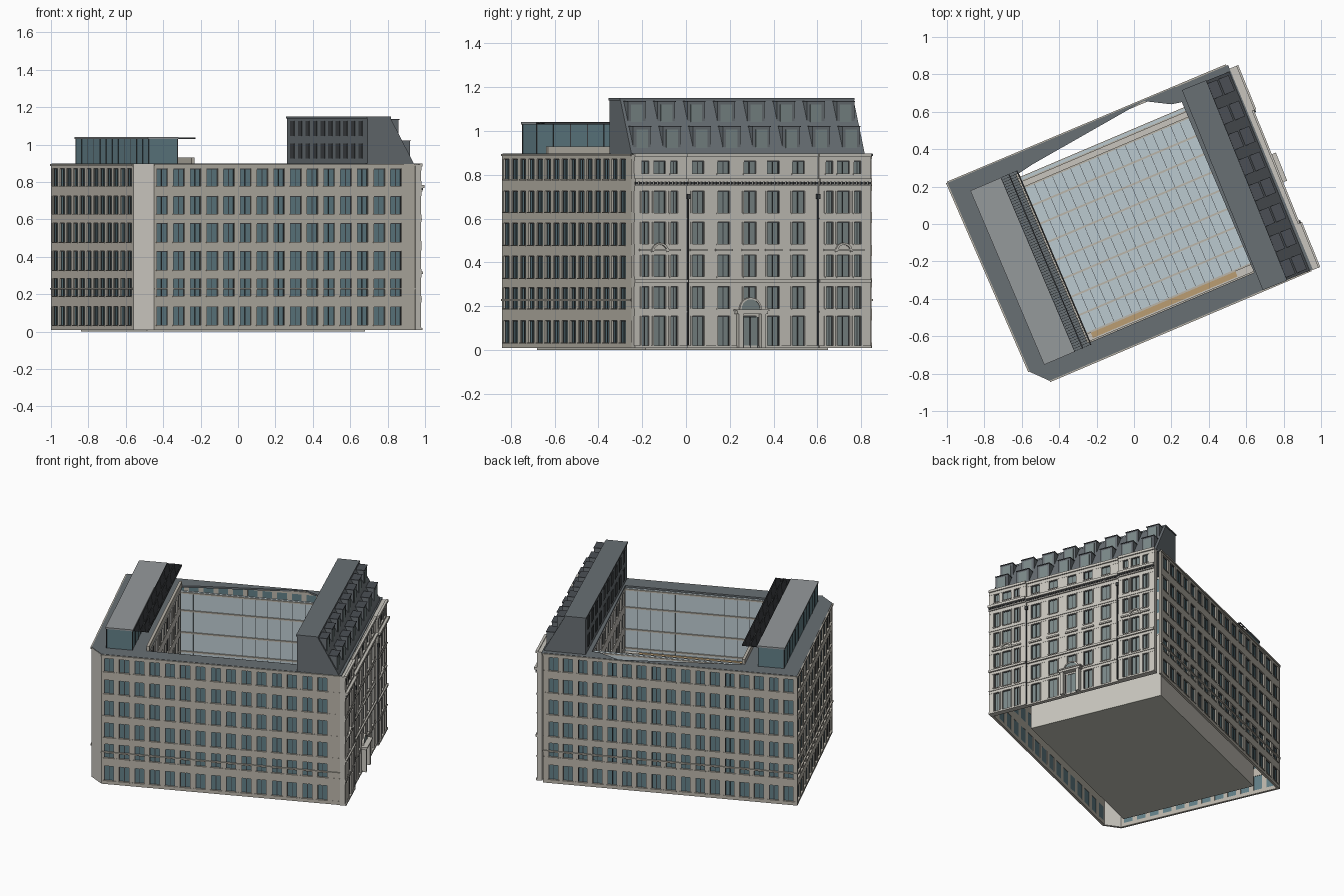
import bpy, bmesh, math
from mathutils import Matrix, Vector

if "Cube" in bpy.data.objects:
    bpy.data.objects.remove(bpy.data.objects["Cube"])

R = Matrix.Rotation(math.radians(23), 4, 'Z')   # plan is turned 23 degrees
COL = dict(stone=(.49, .46, .40), pale=(.58, .56, .51), glass=(.12, .21, .24), frame=(.05, .055, .06),
           slate=(.14, .16, .175), light=(.30, .32, .33), atrium=(.50, .59, .63), wood=(.50, .34, .17),
           dark=(.55, .55, .48), tile=(.07, .078, .09), pane=(.20, .25, .25))
MATS = {}
for k, c in COL.items():
    MATS[k] = bpy.data.materials.new(k)
    MATS[k].diffuse_color = (*c, 1)
PARTS = {}


def part(name, mat):
    if name not in PARTS:
        PARTS[name] = (bmesh.new(), mat)
    return PARTS[name][0]


def prism(bm, M, pts, vec):
    """Extrude a polygon of 3D points along vec."""
    lo = [bm.verts.new(M @ Vector(p)) for p in pts]
    hi = [bm.verts.new(M @ (Vector(p) + Vector(vec))) for p in pts]
    n = len(pts)
    bm.faces.new(lo[::-1])
    bm.faces.new(hi)
    for i in range(n):
        bm.faces.new((lo[i], lo[(i + 1) % n], hi[(i + 1) % n], hi[i]))


def box(bm, M, x0, x1, y0, y1, z0, z1):
    prism(bm, M, [(x0, y0, z0), (x1, y0, z0), (x1, y1, z0), (x0, y1, z0)], (0, 0, z1 - z0))


def frame(a, b):
    """Wall frame: x along the wall, y inward, z up."""
    d = Vector((b[0] - a[0], b[1] - a[1], 0))
    return R @ Matrix.Translation((a[0], a[1], 0)) @ Matrix.Rotation(math.atan2(d.y, d.x), 4, 'Z'), d.length


def window_wall(name, mat, M, x0, x1, cols, rows, z0, z1, y0=0.0, depth=.015, sill=.004, glass='glass'):
    wall, gl = part(name, mat), part(name + "_glass", glass)
    fr, si = part(name + "_frames", 'frame'), part(name + "_sills", mat)
    zs = [z0] + [z for r in rows for z in r] + [z1]
    for a, b in zip(zs[::2], zs[1::2]):                       # spandrels
        box(wall, M, x0, x1, y0, y0 + depth, a, b)
    xs = [x0] + [x for c, w in cols for x in (c - w / 2, c + w / 2)] + [x1]
    for a, b in rows:
        for p, q in zip(xs[::2], xs[1::2]):                   # piers
            box(wall, M, p, q, y0 + .001, y0 + depth, a, b)
        for c, w in cols:
            h = w / 2
            box(gl, M, c - h, c + h, y0 + .010, y0 + .013, a, b)
            for x in (c - h + .002, c, c + h - .002):
                box(fr, M, x - .002, x + .002, y0 + .007, y0 + .011, a, b)
            box(fr, M, c - h, c + h, y0 + .007, y0 + .011, b - .004, b)
            if sill:
                box(si, M, c - h - .004, c + h + .004, y0 - sill, y0 + .010, a - .005, a)


def even(x0, x1, n, ratio):
    s = (x1 - x0) / n
    return [(x0 + (i + .5) * s, s * ratio) for i in range(n)]


# Three plain street walls with string course and coping
ROWS = [(.035, .135), (.19, .285), (.33, .43), (.48, .58), (.63, .725), (.78, .872)]
for nm, a, b, n, e0, e1 in (("front_wall", (-.742, -.597), (.775, -.597), 15, 0, .062),
                            ("left_wall", (-.834, .593), (-.824, -.508), 12, .01, .01),
                            ("back_wall", (.785, .588), (-.834, .593), 17, .02, .01)):
    M, L = frame(a, b)
    window_wall(nm, 'stone', M, 0, L, even(e0, L - e1, n, .66), ROWS, .01, .89)
    t = part(nm + "_trim", 'stone')
    box(t, M, 0, L, -.006, .006, .224, .233)
    box(t, M, 0, L, -.006, .006, .885, .896)
M, L = frame((-.824, -.508), (-.742, -.597))
box(part("chamfered_corner", 'pale'), M, 0, L, 0, .015, .01, .895)

# Ornate right facade: centre plus two projecting pavilions
M, L = frame((.797, -.6), (.815, .565))
FR = [(.022, .155), (.19, .29), (.335, .435), (.485, .585), (.625, .725), (.805, .862)]
SECT = [(0, .26, [(.054, .036), (.125, .060), (.196, .036)], -.013),
        (.26, .91, [(.32, .060), (.445, .060), (.575, .060), (.69, .060), (.814, .060)], 0),
        (.91, L, [(.962, .036), (1.03, .060), (1.10, .036)], -.013)]
trim, pipes = part("facade_trim", 'pale'), part("downpipes", 'frame')
for x0, x1, cols, y in SECT:
    window_wall("facade", 'pale', M, x0, x1, cols, FR, .01, .893, y, .02 - y, glass='pane')
    for z0, z1, p in ((.01, .02, .006), (.172, .178, .004), (.308, .322, .010), (.598, .604, .004),
                      (.748, .756, .008), (.768, .784, .017), (.882, .898, .008)):
        box(trim, M, x0, x1, y - p, y + .008, z0, z1)         # courses and cornice
    n = int((x1 - x0) / .018)
    for c, w in even(x0, x1, n, .5):                          # dentils
        box(part("dentils", 'frame'), M, c - w / 2, c + w / 2, y - .011, y + .008, .756, .768)
    for c, w in cols:                                         # surrounds and hoods
        for a, b in FR[:5]:
            for s in (-1, 1):
                xc = c + s * (w / 2 + .004)
                box(trim, M, xc - .004, xc + .004, y - .004, y + .008, a, b)
        box(trim, M, c - w / 2 - .012, c + w / 2 + .012, y - .009, y + .008, .452, .462)


def arch(bm, c, z, r, y0, y1, r_in=0):
    ang = [math.pi * i / 10 for i in range(11)]
    pts = [(c + r * math.cos(t), y0, z + r * math.sin(t)) for t in ang]
    pts += [(c + r_in * math.cos(t), y0, z + r_in * math.sin(t)) for t in ang[::-1]] if r_in else []
    prism(bm, M, pts, (0, y1 - y0, 0))


for c in (.125, 1.03):                                        # pavilion window heads
    arch(trim, c, .448, .042, -.024, -.01, .033)
for s in (.265, .905):
    box(pipes, M, s - .003, s + .003, -.018, -.010, .02, .70)
    box(pipes, M, s - .008, s + .008, -.024, -.010, .69, .712)

# Entrance with columns, entablature and fanlight
door = part("entrance_surround", 'pale')
for s in (-1, 1):
    box(door, M, .575 + s * .055 - .011, .575 + s * .055 + .011, -.03, .01, .01, .165)
box(door, M, .50, .65, -.034, .01, .165, .178)
box(door, M, .494, .656, -.04, .01, .178, .186)
arch(door, .575, .186, .054, -.012, .005, .046)
arch(part("fanlight", 'pane'), .575, .186, .046, -.008, .005)
box(part("entrance_door", 'pane'), M, .54, .61, -.004, .008, .012, .15)
for x in (.54, .575, .61):
    box(part("entrance_door_frame", 'frame'), M, x - .003, x + .003, -.008, .006, .012, .15)

# Flat roof around the court, back strip left partly open
roof = part("flat_roof", 'slate')
prism(roof, R, [(u, v, .886) for u, v in ((-.832, .592), (-.822, -.507), (-.741, -.595), (.785, -.595), (.795, .586),
      (.49, .586), (.49, -.49), (-.46, -.49), (-.46, .592))], (0, 0, .012))
prism(roof, R, [(u, v, .886) for u, v in ((-.46, .49), (-.372, .506), (.304, .585), (.434, .511), (.49, .50),
      (.49, .589), (-.46, .591))], (0, 0, .012))

# Inner block, underside and glazed court roof
box(part("inner_block", 'pale'), R, -.713, .554, -.436, .47, .006, .44)
box(part("underside", 'dark'), R, -.713, .554, -.436, .47, 0, .006)
led = part("court_ledges", 'pale')
box(led, R, -.46, .49, -.49, -.44, .43, .45)
box(led, R, -.46, .49, .41, .47, .43, .45)
box(part("timber_deck", 'wood'), R, -.44, .40, -.475, -.44, .45, .454)
box(part("court_glass_roof", 'atrium'), R, -.46, .49, -.44, .41, .44, .452)
bars = part("court_roof_bars", 'stone')
for i in range(9):
    v = -.44 + .85 * i / 8
    box(bars, R, -.46, .49, v - .005, v + .005, .452, .460)
thin = part("court_roof_thin_bars", 'frame')
for i in range(1, 18):
    u = -.46 + .95 * i / 18
    box(thin, R, u - .0012, u + .0012, -.44, .41, .452, .454)

# Court walls: two glazed, two stone
for a, b in (((.49, -.49), (-.46, -.49)), ((-.46, .45), (.49, .45))):
    M, L = frame(a, b)
    box(part("court_glazing", 'atrium'), M, 0, L, 0, .015, .45, .88)
    for z in (.47, .60, .75, .873):
        box(part("court_transoms", 'stone'), M, 0, L, -.008, .02, z - .005, z + .005)
    for i in range(13):
        x = L * i / 12
        box(part("court_mullions", 'frame'), M, x - .001, x + .001, -.002, .01, .45, .88)
for a, b in (((.49, .47), (.49, -.49)), ((-.46, -.49), (-.46, .47))):
    M, L = frame(a, b)
    window_wall("court_wall", 'pale', M, 0, L, even(.02, L - .02, 11, .55), ROWS[3:], .43, .886, 0, .015, 0)

# Mansard with two rows of dormers, following the slight skew of the facade
S, _ = frame((.50, -.592), (.52, .57))
S = S @ Matrix.Rotation(math.radians(-90), 4, 'Z')            # x outward, y along the roof
prism(part("mansard", 'slate'), S, [(0, 0, .893), (.270, 0, .893), (.262, 0, .91), (.132, 0, 1.145),
      (0, 0, 1.145)], (0, 1.148, 0))
box(part("mansard_cap", 'slate'), S, -.004, .136, -.003, 1.151, 1.14, 1.15)
dorm, dgl, dtop = part("dormers", 'slate'), part("dormer_glass", 'pane'), part("dormer_roofs", 'tile')
for i in range(8):
    v = .058 + i * .147
    for u0, u1, z0, z1 in ((.14, .253, .91, 1.018), (.10, .187, 1.028, 1.132)):
        box(dorm, S, u0, u1, v - .043, v + .043, z0, z1)
        box(dtop, S, u0, u1 + .004, v - .045, v + .045, z1, z1 + .005)
        box(dgl, S, u1, u1 + .003, v - .028, v + .028, z0 + .012, z1 - .012)
for c, w in even(.04, 1.12, 10, .5):                          # small rear windows
    for z in (.925, 1.045):
        box(part("mansard_rear_windows", 'frame'), S, -.003, .002, c - w / 2, c + w / 2, z, z + .08)

# Glass penthouse with louvred canopy
box(part("penthouse", 'glass'), R, -.73, -.565, -.50, .50, .893, 1.03)
box(part("penthouse_roof", 'light'), R, -.736, -.56, -.505, .506, 1.03, 1.04)
pf = part("penthouse_frames", 'frame')
for i in range(13):
    v = -.50 + i / 12
    for u in (-.73, -.565):
        box(pf, R, u - .002, u + .002, v - .002, v + .002, .893, 1.03)
for u in (-.56, -.512, -.465):
    box(pf, R, u - .003, u + .003, -.505, .506, 1.030, 1.038)
for i in range(72):
    v = -.503 + i * .0142
    box(part("canopy_louvres", 'frame'), R, -.56, -.463, v, v + .002, 1.031, 1.037)
box(part("terrace_upstand", 'stone'), R, -.478, -.46, -.49, .49, .893, .93)

# Turn every collected part into an object
for name, (bm, mat) in PARTS.items():
    bmesh.ops.recalc_face_normals(bm, faces=bm.faces)
    me = bpy.data.meshes.new(name)
    bm.to_mesh(me)
    bm.free()
    me.materials.append(MATS[mat])
    bpy.context.collection.objects.link(bpy.data.objects.new(name, me))

for m in bpy.data.materials:
    if m.users and not m.is_grease_pencil:
        m.use_nodes = True
        m.node_tree.nodes["Principled BSDF"].inputs["Base Color"].default_value = m.diffuse_color
